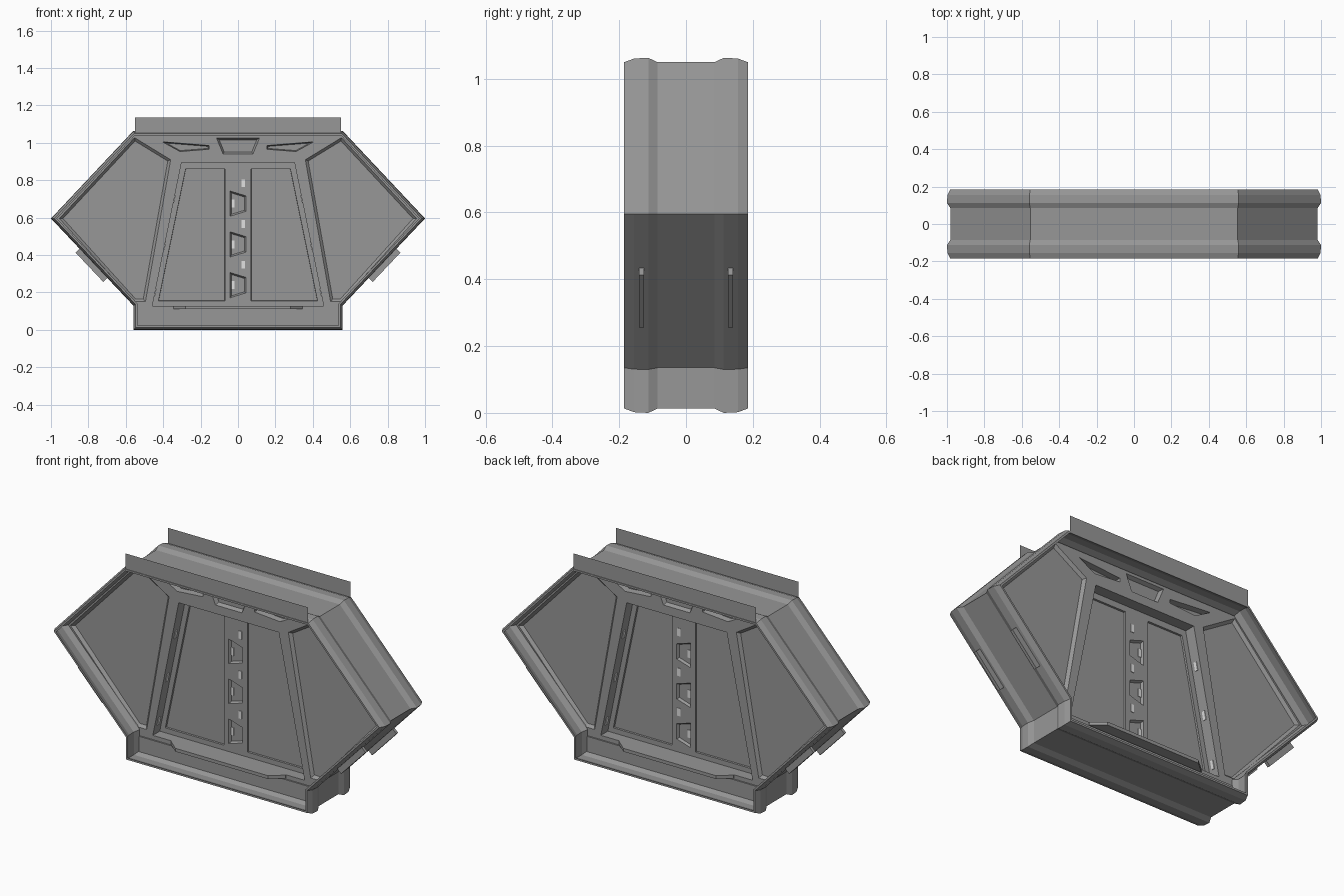
import bpy, bmesh, math
from mathutils import Matrix, Vector

if "Cube" in bpy.data.objects:
    bpy.data.objects.remove(bpy.data.objects["Cube"])


def material(name, value):
    m = bpy.data.materials.new(name)
    m.use_nodes = True
    colour = (value, value, value, 1)
    m.diffuse_color = colour
    m.node_tree.nodes["Principled BSDF"].inputs["Base Color"].default_value = colour
    return m


METAL = material("grey metal", 0.31)
LIGHT = material("pale light", 0.75)


def inset(poly, d):
    """Offset a 2D polygon inward by d with mitred corners."""
    pts = [Vector(p) for p in poly]
    n = len(pts)
    area = sum(pts[i - 1].x * pts[i].y - pts[i].x * pts[i - 1].y for i in range(n))
    side = 1 if area > 0 else -1
    out = []
    for i in range(n):
        a = (pts[i] - pts[i - 1]).normalized()
        b = (pts[(i + 1) % n] - pts[i]).normalized()
        na, nb = Vector((-a.y, a.x)) * side, Vector((-b.y, b.x)) * side
        out.append(pts[i] + (na + nb) * (d / (1 + na.dot(nb))))
    return out


def ring(poly, y):
    return [(p[0], y, p[1]) for p in poly]


def loft(bm, rings, closed=False):
    """Skin a stack of rings, capping both ends unless it closes on itself."""
    loops = [[bm.verts.new(v) for v in r] for r in rings]
    n = len(loops[0])
    for k in range(len(loops) if closed else len(loops) - 1):
        a, b = loops[k], loops[(k + 1) % len(loops)]
        for i in range(n):
            j = (i + 1) % n
            bm.faces.new((a[i], a[j], b[j], b[i]))
    if not closed:
        bm.faces.new(loops[0])
        bm.faces.new(loops[-1])


def finish(name, bm, mat=METAL):
    bmesh.ops.recalc_face_normals(bm, faces=bm.faces)
    me = bpy.data.meshes.new(name)
    bm.to_mesh(me)
    bm.free()
    me.materials.append(mat)
    ob = bpy.data.objects.new(name, me)
    bpy.context.collection.objects.link(ob)
    return ob


def block(name, centre, size, mat=METAL, tilt=0):
    bm = bmesh.new()
    m = Matrix.Translation(centre) @ Matrix.Rotation(tilt, 4, 'Y') @ Matrix.Diagonal((*size, 1))
    bmesh.ops.create_cube(bm, size=1, matrix=m)
    return finish(name, bm, mat)


def carve(ob, cuts, surface):
    """Cut tapered recesses (polygon, depth, taper) into both faces."""
    bm = bmesh.new()
    for s in (-1, 1):
        for poly, depth, taper in cuts:
            loft(bm, [ring(poly, s * (surface + 0.01)), ring(poly, s * surface),
                      ring(inset(poly, taper), s * (surface - depth))])
    cutter = finish("recess_cutter", bm)
    mod = ob.modifiers.new("recesses", 'BOOLEAN')
    mod.operation, mod.solver, mod.object = 'DIFFERENCE', 'EXACT', cutter
    dg = bpy.context.evaluated_depsgraph_get()
    dg.update()
    me = bpy.data.meshes.new_from_object(ob.evaluated_get(dg))
    ob.modifiers.clear()
    ob.data = me
    bpy.data.objects.remove(cutter)


def flip(poly):
    return [(-x, z) for x, z in poly]


# Outer shell: ribbed thin wall following the six-sided outline and base
right_side = [(0.56, 0), (0.56, 0.13), (1.0, 0.595), (0.56, 1.063)]
outline = right_side + flip(right_side)[::-1]
half = [(-0.185, 0.013), (-0.155, 0.002), (-0.113, 0), (-0.085, 0.013)]
profile = half + [(-y, d) for y, d in half[::-1]]
bm = bmesh.new()
loft(bm, [ring(inset(outline, d), y) for y, d in profile]
     + [ring(inset(outline, d + 0.01), y) for y, d in profile[::-1]], closed=True)
finish("outer_shell", bm)

# Wall core with the doorway, side panels and upper recesses
FACE, DOOR = 0.08, 0.02
bm = bmesh.new()
core = inset(outline, 0.017)
loft(bm, [ring(core, -FACE), ring(core, FACE)])
wall = finish("wall_and_door", bm)
doorway = [(-0.302, 0.893), (0.302, 0.893), (0.458, 0.128), (-0.458, 0.128)]
side_panel = [(0.36, 0.909), (0.553, 1.027), (0.955, 0.595), (0.553, 0.15), (0.495, 0.15)]
vent = [(0.405, 1.005), (0.155, 0.985), (0.155, 0.965), (0.31, 0.953)]
plaque = [(-0.115, 1.025), (0.115, 1.025), (0.08, 0.94), (-0.08, 0.94)]
carve(wall, [(doorway, FACE - DOOR, 0), (plaque, 0.02, 0.01),
             (side_panel, 0.015, 0.014), (flip(side_panel), 0.015, 0.014),
             (vent, 0.03, 0.005), (flip(vent), 0.03, 0.005)], FACE)

# Door leaves: sunken panels and interlocking teeth along the seam
leaf = [(0.07, 0.86), (0.28, 0.86), (0.425, 0.155), (0.07, 0.155)]
STEP, TEETH = 0.109, 6
cuts = [(leaf, 0.01, 0.001), (flip(leaf), 0.01, 0.001)]
for k in range(TEETH):
    top = 0.838 - k * STEP
    wide = 1 if k % 2 == 0 else -1
    tooth = [(wide * 0.042, top + 0.013), (wide * 0.042, top - STEP - 0.013),
             (-wide * 0.042, top - STEP + 0.013), (-wide * 0.042, top - 0.013)]
    sunk = wide < 0
    if sunk:
        cuts.append((tooth, 0.012, 0.008))
    depth = DOOR - 0.012 if sunk else DOOR
    for s in (-1, 1):
        block("seam_light", (wide * 0.028, s * depth, top - STEP / 2),
              (0.02, 0.006, 0.042), LIGHT)
carve(wall, cuts, DOOR)

# Base block behind the lower rim
block("base_block", (0, 0, 0.06), (1.07, 0.176, 0.09))

for s in (-1, 1):
    # Door sill with splayed ends
    bm = bmesh.new()
    plan = [(-0.345, 0.075), (-0.345, 0.085), (-0.28, 0.14),
            (0.28, 0.14), (0.345, 0.085), (0.345, 0.075)]
    loft(bm, [[(x, s * y, z) for x, y in plan] for z in (0.11, 0.128)])
    finish("door_sill", bm)

    # Upright sheet along the top edge
    bm = bmesh.new()
    bm.faces.new([bm.verts.new((x, s * 0.183, z)) for x, z in
                  ((-0.55, 1.045), (0.55, 1.045), (0.55, 1.135), (-0.55, 1.135))])
    finish("top_sheet", bm)

    for m in (-1, 1):
        # Rails on the lower sloping sides
        block("side_rail", (m * 0.78, s * 0.133, 0.348), (0.04, 0.016, 0.215),
              tilt=m * math.atan2(0.44, 0.465))
        # Small lamps in the doorway jambs
        for z in (0.7, 0.45, 0.2):
            x = 0.458 - (z - 0.128) * 0.204
            block("jamb_light", (m * x, s * 0.05, z), (0.008, 0.018, 0.045),
                  LIGHT, -m * 0.201)
